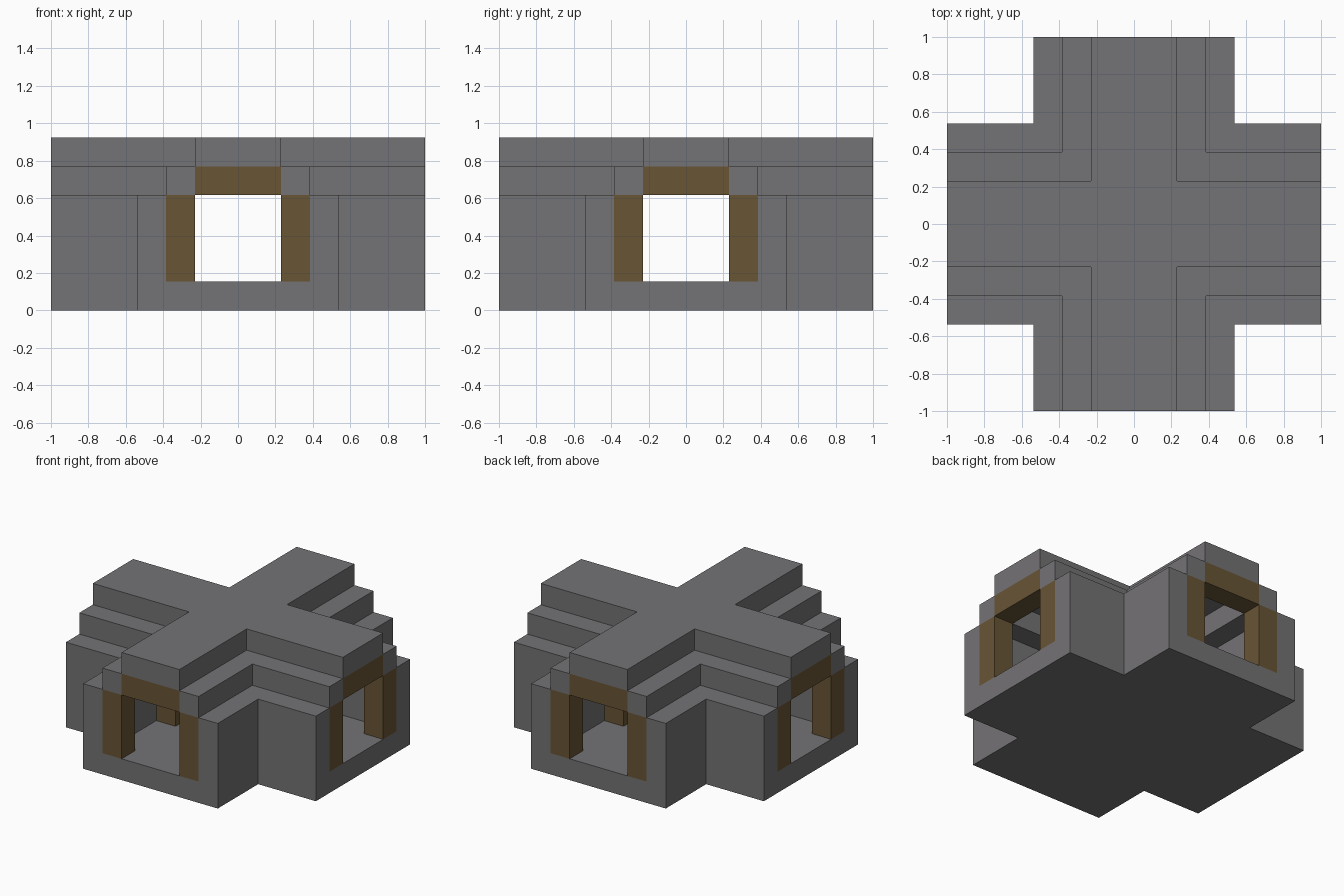
import bpy, bmesh
from math import radians
from mathutils import Matrix, Vector

cube = bpy.data.objects.get("Cube")
if cube:
    bpy.data.objects.remove(cube)

U = 2 / 13  # one block: the crossing is 13 blocks long


def material(name, rgb):
    mat = bpy.data.materials.new(name)
    mat.use_nodes = True
    mat.diffuse_color = (*rgb, 1)
    mat.node_tree.nodes["Principled BSDF"].inputs["Base Color"].default_value = (*rgb, 1)
    return mat


def finish(name, bm, mat):
    bmesh.ops.recalc_face_normals(bm, faces=bm.faces)
    mesh = bpy.data.meshes.new(name)
    bm.to_mesh(mesh)
    bm.free()
    mesh.materials.append(mat)
    obj = bpy.data.objects.new(name, mesh)
    bpy.context.collection.objects.link(obj)
    return obj


stone = material("grey stone", (0.175, 0.17, 0.177))
wood = material("brown timber", (0.14, 0.09, 0.036))

# Stepped shell: each layer is a cross-shaped band between two half-widths
PLAN = [-6.5, -3.5, -2.5, -1.5, 1.5, 2.5, 3.5, 6.5]
LEVELS = [0, 1, 4, 5, 6]
BANDS = [(0, 3.5), (2.5, 3.5), (1.5, 2.5), (0, 1.5)]  # floor, walls, shoulders, roof


def solid(i, j, k):
    if not (0 <= i < 7 and 0 <= j < 7 and 0 <= k < 4):
        return False
    x, y = (abs(PLAN[n] + PLAN[n + 1]) / 2 for n in (i, j))
    inner, outer = BANDS[k]
    return inner <= min(x, y) < outer


def build_shell():
    bm = bmesh.new()
    verts = {}

    def corner(cell):
        key = tuple(cell)
        if key not in verts:
            i, j, k = key
            verts[key] = bm.verts.new(Vector((PLAN[i], PLAN[j], LEVELS[k])) * U)
        return verts[key]

    cells = [(i, j, k) for i in range(7) for j in range(7) for k in range(4) if solid(i, j, k)]
    for cell in cells:
        for axis in range(3):
            for step in (-1, 1):
                near = list(cell)
                near[axis] += step
                if solid(*near):
                    continue
                # Outside face between a filled cell and an empty one
                a, b = (axis + 1) % 3, (axis + 2) % 3
                ring = []
                for da, db in ((0, 0), (1, 0), (1, 1), (0, 1)):
                    c = list(cell)
                    c[axis] += step > 0
                    c[a] += da
                    c[b] += db
                    ring.append(corner(c))
                bm.faces.new(ring if step > 0 else ring[::-1])
    bmesh.ops.dissolve_limit(bm, angle_limit=radians(1), verts=bm.verts, edges=bm.edges)
    mesh = bpy.data.meshes.new("tunnel_shell")
    bm.to_mesh(mesh)
    bm.free()
    mesh.materials.append(stone)
    bpy.context.collection.objects.link(bpy.data.objects.new("tunnel_shell", mesh))


def beam(name, low, high, turn):
    low, high = Vector(low) * U, Vector(high) * U
    bm = bmesh.new()
    bmesh.ops.create_cube(bm, size=1)
    bmesh.ops.scale(bm, vec=high - low, verts=bm.verts)
    bmesh.ops.translate(bm, vec=(low + high) / 2, verts=bm.verts)
    bmesh.ops.rotate(bm, matrix=Matrix.Rotation(radians(90 * turn), 3, "Z"), verts=bm.verts)
    finish(name, bm, wood)


build_shell()

# Timber supports: a door frame at each mouth, and posts and lintels at the crossing
for turn, side in enumerate(("front", "left", "back", "right")):
    beam(side + "_mouth_post_a", (-2.5, -6.5, 1), (-1.5, -5.5, 4), turn)
    beam(side + "_mouth_post_b", (1.5, -6.5, 1), (2.5, -5.5, 4), turn)
    beam(side + "_mouth_lintel", (-1.5, -6.5, 4), (1.5, -5.5, 5), turn)
    beam(side + "_crossing_post", (-2.5, -2.5, 1), (-1.5, -1.5, 4), turn)
    beam(side + "_crossing_lintel", (-1.5, -2.5, 4), (1.5, -1.5, 5), turn)
